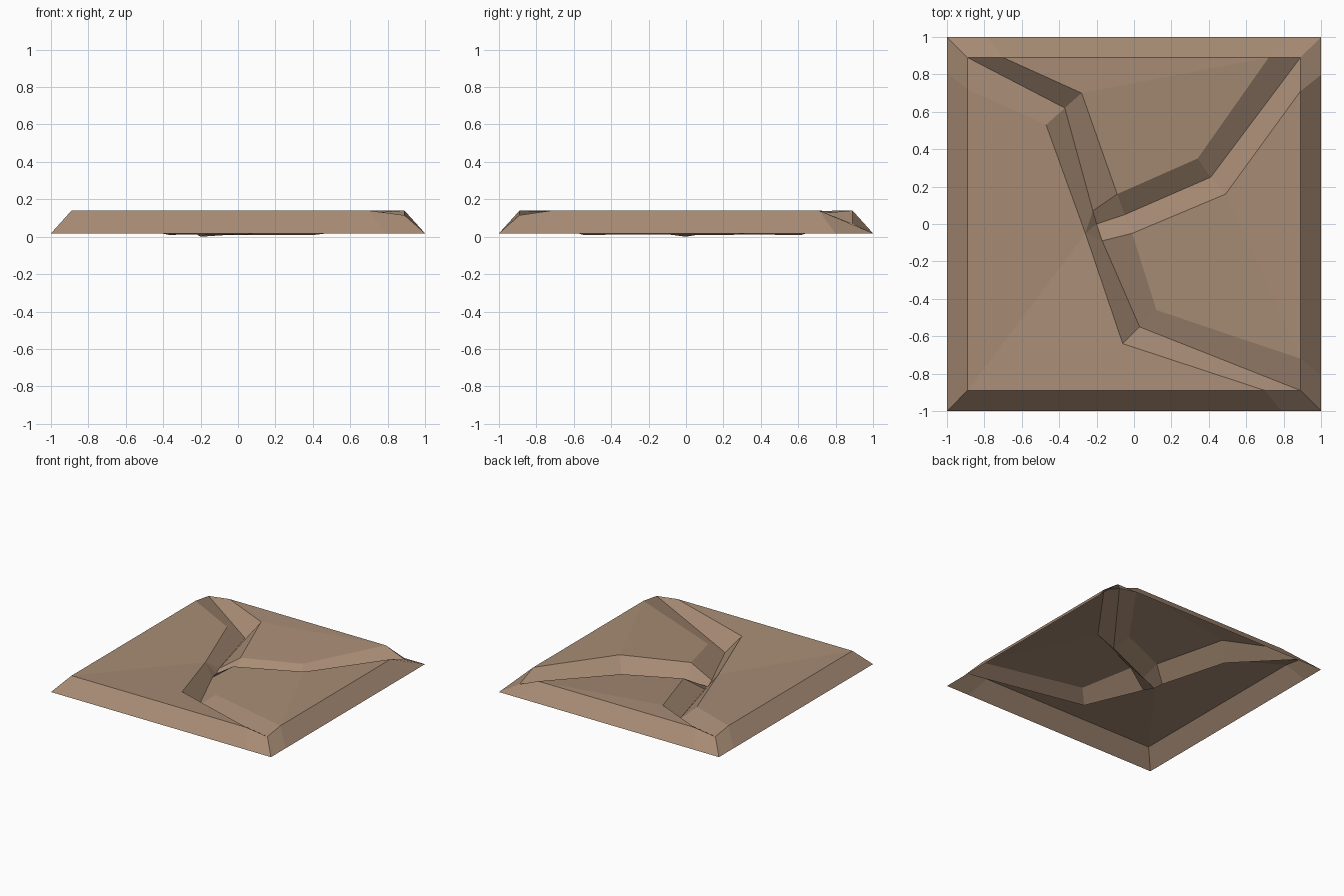
import bpy
import bmesh

if "Cube" in bpy.data.objects:
    bpy.data.objects.remove(bpy.data.objects["Cube"])

mat = bpy.data.materials.new("dry_earth_brown")
mat.diffuse_color = (0.39, 0.262, 0.178, 1)
mat.use_nodes = True
mat.node_tree.nodes["Principled BSDF"].inputs["Base Color"].default_value = mat.diffuse_color

bm = bmesh.new()


def vert(*co):
    return bm.verts.new(co)


def face(*verts):
    """Add a face, always turned upwards."""
    f = bm.faces.new(verts)
    f.normal_update()
    if f.normal.z < 0:
        f.normal_flip()


def strip(sections):
    """Join (left rim, valley, right rim) cross-sections into crack walls."""
    for a, b in zip(sections, sections[1:]):
        for i in (0, 1):
            face(a[i], a[i + 1], b[i + 1], b[i])


R, TOP, BASE = 0.89, 0.14, 0.018

# junction of the three cracks: rims and valley floor
rim_n, rim_e, rim_w = vert(-.09, .16, .10), vert(-.01, -.05, .13), vert(-.26, -.05, .10)
low_n, low_c, low_s = vert(-.22, .07, .012), vert(-.20, 0, 0), vert(-.17, -.09, .012)
low_e = vert(-.05, .05, .01)

# cracks, from the plate corner inwards
crack_nw = [(vert(-.70, R, TOP), vert(-R, R, .115), vert(-R, .72, TOP)),
            (vert(-.28, .70, .138), vert(-.37, .62, .01), vert(-.47, .53, .11)),
            (rim_n, low_n, rim_w)]
crack_ne = [(vert(.72, R, TOP), vert(R, R, .07), vert(R, .71, TOP)),
            (vert(.34, .35, .093), vert(.41, .25, .01), vert(.49, .16, TOP)),
            (rim_n, low_e, rim_e)]
crack_se = [(vert(.70, -R, TOP), vert(R, -R, .115), vert(R, -.72, TOP)),
            (vert(-.06, -.64, .134), vert(.03, -.55, .01), vert(.12, -.46, .09)),
            (rim_w, low_s, rim_e)]
for crack in (crack_nw, crack_ne, crack_se):
    strip(crack)
face(rim_n, low_n, low_c, low_e)
face(rim_e, low_e, low_c, low_s)
face(rim_w, low_n, low_c)
face(rim_w, low_c, low_s)

# plateaus between the cracks
corner = vert(-R, -R, TOP)
nw, ne, se = crack_nw, crack_ne, crack_se
face(corner, rim_w, nw[1][2], nw[0][2])
face(corner, se[0][0], se[1][0], rim_w)
face(nw[0][0], nw[1][0], ne[0][0])
face(nw[1][0], rim_n, ne[1][0], ne[0][0])
face(ne[0][2], ne[1][2], se[0][2])
face(ne[1][2], rim_e, se[1][2], se[0][2])

# sloping outer skirt, open underneath
ring = [corner, *se[0], *reversed(ne[0]), *nw[0]]
outer = [vert(v.co.x / R, v.co.y / R, BASE) for v in ring]
for i in range(len(ring)):
    face(ring[i - 1], ring[i], outer[i], outer[i - 1])

mesh = bpy.data.meshes.new("cracked_ground_tile")
bm.to_mesh(mesh)
bm.free()
mesh.materials.append(mat)
tile = bpy.data.objects.new("cracked_ground_tile", mesh)
bpy.context.collection.objects.link(tile)
